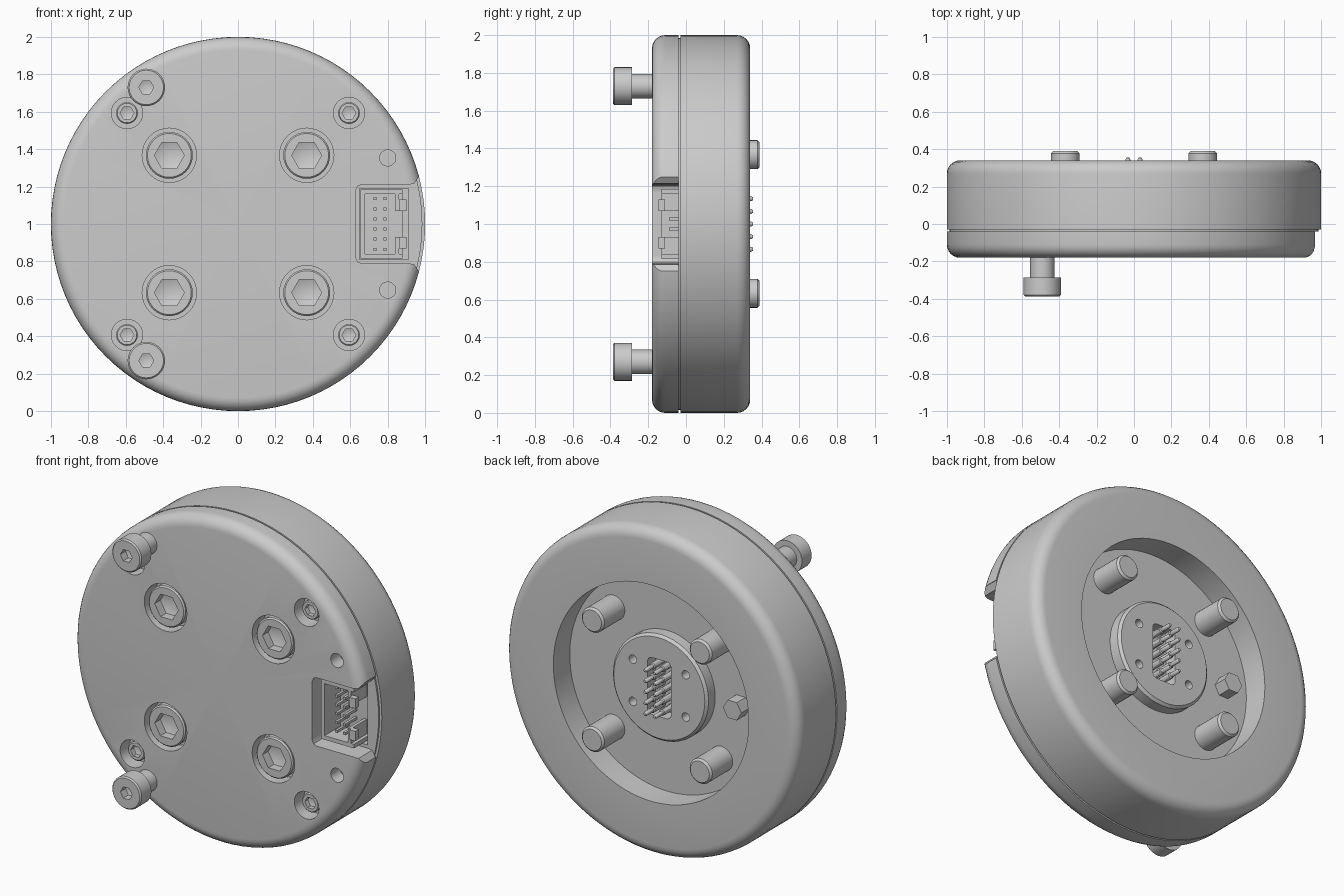
import bpy, bmesh, math

if "Cube" in bpy.data.objects:
    bpy.data.objects.remove(bpy.data.objects["Cube"])


def mesh_object(name, bm):
    bmesh.ops.recalc_face_normals(bm, faces=bm.faces)
    me = bpy.data.meshes.new(name)
    bm.to_mesh(me)
    bm.free()
    ob = bpy.data.objects.new(name, me)
    bpy.context.collection.objects.link(ob)
    return ob


def lathe(name, profile, x=0, z=1, seg=24):
    """Revolve (radius, y) points around a y-parallel axis through (x, z)."""
    bm = bmesh.new()
    rings = []
    for r, y in profile:
        n = 1 if r == 0 else seg
        rings.append([bm.verts.new((x + r * math.cos(2 * math.pi * i / seg), y,
                                    z + r * math.sin(2 * math.pi * i / seg))) for i in range(n)])
    for a, b in zip(rings, rings[1:]):
        for i in range(seg):
            j = (i + 1) % seg
            quad = [a[i % len(a)], a[j % len(a)], b[j % len(b)], b[i % len(b)]]
            bm.faces.new(list(dict.fromkeys(quad)))
    return mesh_object(name, bm)


def cyl(name, r, y0, y1, x, z, seg=24, c=0.0):
    """Cylinder along y, with optional chamfer c at the y1 end."""
    d = math.copysign(c, y1 - y0)
    end = [(r, y1 - d), (r - c, y1)] if c else [(r, y1)]
    return lathe(name, [(0, y0), (r, y0)] + end + [(0, y1)], x, z, seg)


def prism(name, pts, y0, y1):
    """Extrude an (x, z) outline along y."""
    bm = bmesh.new()
    f = bm.faces.new([bm.verts.new((x, y0, z)) for x, z in pts])
    new = bmesh.ops.extrude_face_region(bm, geom=[f])["geom"]
    bmesh.ops.translate(bm, vec=(0, y1 - y0, 0),
                        verts=[v for v in new if isinstance(v, bmesh.types.BMVert)])
    return mesh_object(name, bm)


def box(name, x0, x1, y0, y1, z0, z1):
    return prism(name, [(x0, z0), (x1, z0), (x1, z1), (x0, z1)], y0, y1)


def arc(cx, cy, r, a0, a1, n=6):
    steps = [math.radians(a0 + (a1 - a0) * i / n) for i in range(n + 1)]
    return [(cx + r * math.cos(a), cy + r * math.sin(a)) for a in steps]


def cut(ob, *cutters):
    for c in cutters:
        c.hide_render = True
        m = ob.modifiers.new("cut", 'BOOLEAN')
        m.operation, m.solver, m.object = 'DIFFERENCE', 'EXACT', c
        bpy.context.view_layer.objects.active = ob
        bpy.ops.object.modifier_apply(modifier=m.name)
        bpy.data.objects.remove(c)


def socket(r, y, depth, x, z):
    """Hexagonal drive cutter with a conical bottom."""
    return lathe("socket_cutter", [(0, y - .02), (r, y - .02), (r, y + depth),
                                   (0, y + depth + r * .4)], x, z, 6)


# Main body with round rear edge, rear recess and groove behind the front plate
body = lathe("main_body", [(0, .18), (.665, .18), (.665, .34)] + arc(.93, .27, .07, 90, 0)
             + [(1, -.03), (.985, -.03), (.985, -.04), (0, -.04)], seg=96)
cut(body, box("pocket_cutter", .65, .91, -.2, .06, .81, 1.19))

# Front plate with connector notch and screw bores
plate = lathe("front_plate", [(0, -.04), (1, -.04)] + arc(.93, -.11, .07, 0, -90)
              + [(0, -.18)], seg=96)
half = [(1.1, .75), (.965, .75), (.94, .785), (.91, .79), (.66, .79), (.64, .798), (.63, .82)]
cut(plate, prism("notch_cutter", half + [(x, 2 - z) for x, z in reversed(half)], -.3, .1))

for sz, level in ((-1, "lower"), (1, "upper")):
    cut(plate, cyl("hole_cutter", .043, -.3, -.09, .8, 1 + sz * .353))
    for sx, side in ((-1, "left"), (1, "right")):
        tag = f"{level}_{side}"
        # Large through bolts: flush head in front, chamfered tip behind
        x, z = sx * .367, 1 + sz * .367
        cut(plate, cyl("bore_cutter", .145, -.3, -.08, x, z, 32))
        head = cyl("main_bolt_head_" + tag, .125, -.075, -.172, x, z, 32, .008)
        cut(head, socket(.08, -.172, .055, x, z))
        cyl("main_bolt_tip_" + tag, .077, .17, .39, x, z, 24, .012)
        # Small recessed cover screws
        x, z = sx * .593, 1 + sz * .593
        cut(plate, cyl("bore_cutter", .084, -.3, -.085, x, z))
        head = cyl("cover_screw_" + tag, .058, -.08, -.145, x, z, 24, .006)
        cut(head, socket(.037, -.145, .03, x, z))
    # Projecting mounting screws
    x, z = -.49, 1 + sz * .73
    screw = lathe("mounting_screw_" + level, [(0, -.17), (.065, -.17), (.065, -.285), (.1, -.285),
                                              (.1, -.379), (.092, -.387), (0, -.387)], x, z, 32)
    cut(screw, socket(.04, -.387, .05, x, z))

# Header connector: base, walls, keyed right side and pins
box("connector_base", .655, .88, .025, .06, .815, 1.185)
box("connector_left_wall", .655, .68, -.13, .03, .815, 1.185)
for s, level in ((-1, "lower"), (1, "upper")):
    def side_box(name, x0, x1, y0, y1, a, b):
        box(f"{name}_{level}", x0, x1, y0, y1, *sorted((1 + s * a, 1 + s * b)))
    side_box("connector_end_wall", .68, .88, -.13, .03, .16, .185)
    side_box("connector_key_wall", .84, .86, -.13, .03, .07, .16)
    side_box("connector_tab", .86, .9, -.145, -.11, .07, .13)
for i in range(6):
    for x in (.732, .786):
        z = .865 + i * .054
        box("connector_pin", x - .008, x + .008, -.09, .03, z - .008, z + .008)

# Rear boss with slot and four small holes
boss = cyl("rear_boss", .325, .17, .26, 0, 1, 48, .015)
slot = [p for cx, cz, a in ((.05, 1.145, 0), (-.05, 1.145, 90), (-.05, .855, 180), (.05, .855, 270))
        for p in arc(cx, cz, .03, a, a + 90, 4)]
cut(boss, prism("slot_cutter", slot, .1, .4))
for sx in (-1, 1):
    for sz in (-1, 1):
        cut(boss, cyl("hole_cutter", .026, .2, .4, sx * .18, 1 + sz * .13, 16))

# Rear contact pins: thick sleeve with thin tip
for i in range(5):
    for x in (-.033, .033):
        lathe("contact_pin", [(0, .17), (.019, .17), (.019, .28), (.013, .285), (.013, .345),
                              (.008, .354), (0, .356)], x, 1 + (i - 2) * .067, 12)

# Hexagonal locating post
cyl("locating_post", .063, .17, .265, -.5, 1, 6)

for ob in bpy.data.objects:
    ob.select_set(True)
bpy.context.view_layer.objects.active = body
bpy.ops.object.shade_smooth_by_angle(angle=math.radians(30))
